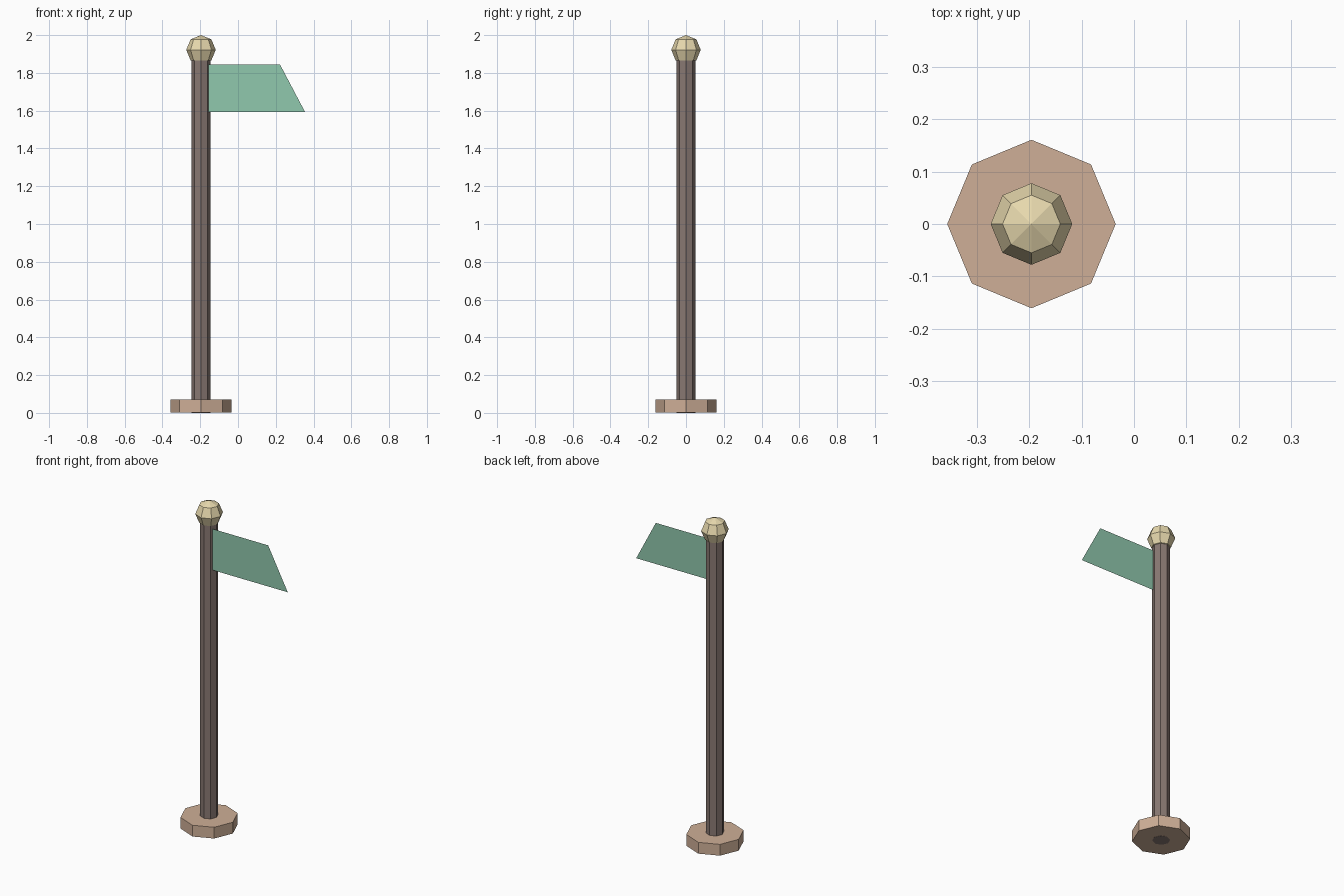
import bpy

if "Cube" in bpy.data.objects:
    bpy.data.objects.remove(bpy.data.objects["Cube"])

CX = -0.196  # pole axis


def paint(obj, name, rgb):
    obj.name = name
    mat = bpy.data.materials.new(name + "_colour")
    mat.diffuse_color = (*rgb, 1)
    mat.use_nodes = True
    mat.node_tree.nodes["Principled BSDF"].inputs["Base Color"].default_value = mat.diffuse_color
    obj.data.materials.append(mat)


def octagon_post(name, radius, z0, z1, rgb):
    # eight sides with corners on the x and y axes
    bpy.ops.mesh.primitive_cylinder_add(vertices=8, radius=radius, depth=z1 - z0,
                                        location=(CX, 0, (z0 + z1) / 2))
    paint(bpy.context.object, name, rgb)


# Base and pole (the pole foot shows through the underside)
octagon_post("base", 0.161, 0.001, 0.07, (0.62, 0.43, 0.31))
octagon_post("pole", 0.05, 0, 1.9, (0.25, 0.19, 0.17))

# Faceted ball on top
bpy.ops.mesh.primitive_uv_sphere_add(segments=8, ring_count=4, radius=0.078,
                                     location=(CX, 0, 1.922))
paint(bpy.context.object, "finial", (0.80, 0.69, 0.42))

# Paper-thin pennant with a slanted free end, set slightly forward of the axis
FLAG_Y = -0.025
mesh = bpy.data.meshes.new("flag")
mesh.from_pydata([(-0.157, FLAG_Y, 1.593), (0.355, FLAG_Y, 1.593),
                  (0.222, FLAG_Y, 1.845), (-0.157, FLAG_Y, 1.845)], [], [(0, 1, 2, 3)])
flag = bpy.data.objects.new("flag", mesh)
bpy.context.collection.objects.link(flag)
paint(flag, "flag", (0.28, 0.58, 0.42))
